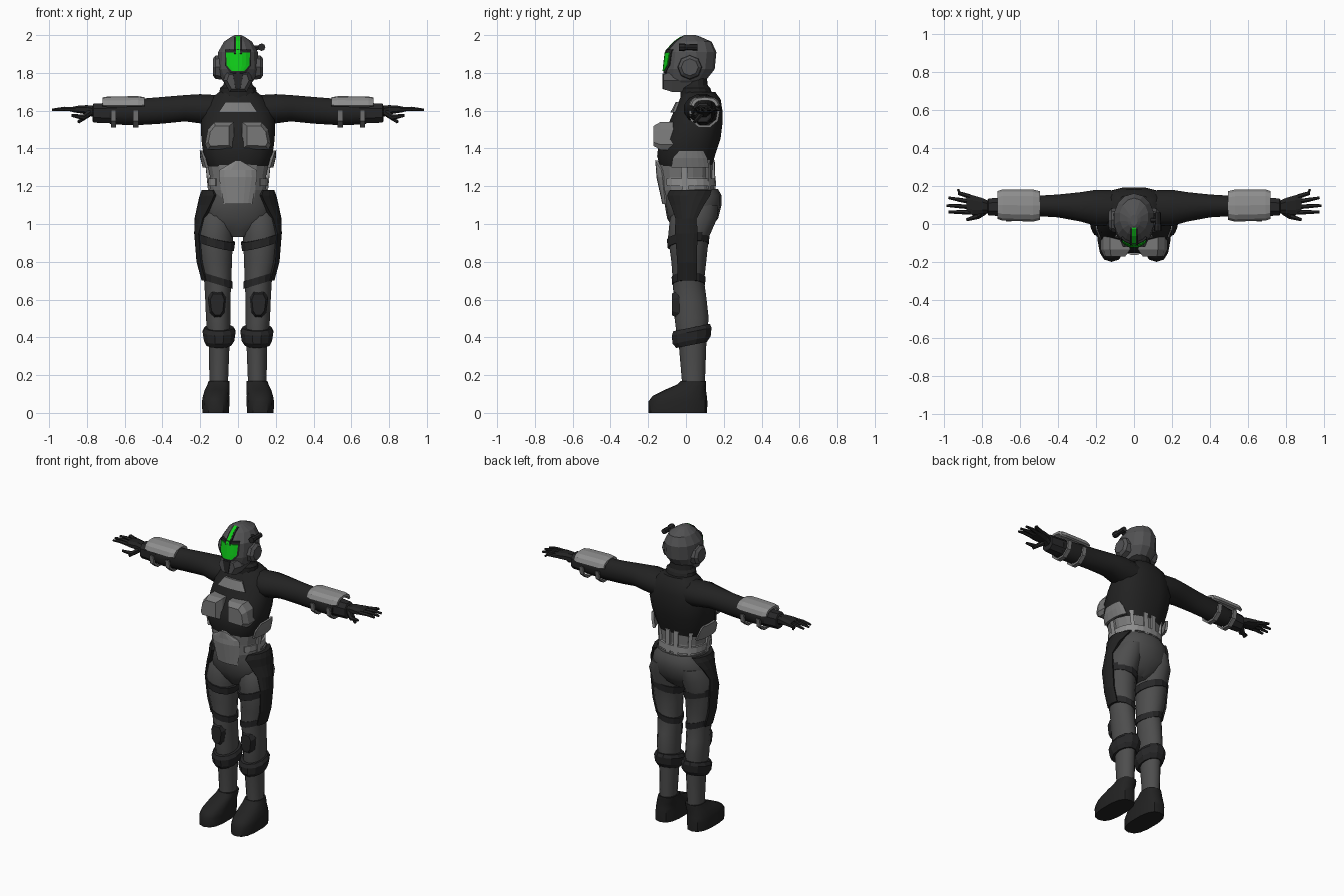
import bpy, bmesh, math
from mathutils import Vector

def material(name, r, g, b):
    m = bpy.data.materials.new(name)
    m.diffuse_color = (r, g, b, 1)
    return m

BLACK = material("black_fabric", .016, .016, .016)
DARK = material("dark_strap", .02, .02, .021)
SUIT = material("suit_grey", .075, .075, .075)
HELM = material("helmet_grey", .085, .085, .088)
PLATE = material("armour_grey", .19, .19, .19)
LIGHT = material("light_armour", .27, .27, .27)
GREEN = material("visor_green", .005, .62, .01)

def skin(name, loops, mat, mirror=False, smooth=False):
    """Bridge equal-length closed point loops and cap both ends."""
    bm = bmesh.new()
    vs = [[bm.verts.new(p) for p in lp] for lp in loops]
    n = len(vs[0])
    for a, b in zip(vs, vs[1:]):
        for i in range(n):
            j = (i + 1) % n
            bm.faces.new((a[i], a[j], b[j], b[i]))
    bm.faces.new(vs[0][::-1])
    bm.faces.new(vs[-1])
    bmesh.ops.recalc_face_normals(bm, faces=bm.faces)
    me = bpy.data.meshes.new(name)
    bm.to_mesh(me)
    bm.free()
    me.materials.append(mat)
    ob = bpy.data.objects.new(name, me)
    bpy.context.collection.objects.link(ob)
    if smooth:
        bpy.ops.object.select_all(action='DESELECT')
        ob.select_set(True)
        bpy.context.view_layer.objects.active = ob
        bpy.ops.object.shade_smooth_by_angle(angle=math.radians(40))
    if mirror:
        ob.modifiers.new("mirror", 'MIRROR')
    return ob

def pt(axis, h, u, v):
    return (h, u, v) if axis == 'x' else (u, v, h)

def arc(h, cu, cv, ru, rv, angles, p, axis, tilt=(0, 0)):
    out = []
    for a in angles:
        c, s = math.cos(a), math.sin(a)
        du = ru * math.copysign(abs(c) ** (2 / p), c)
        dv = rv * math.copysign(abs(s) ** (2 / p), s)
        out.append(pt(axis, h + tilt[0] * du + tilt[1] * dv, cu + du, cv + dv))
    return out

def loft(name, rings, mat, n=14, p=2.0, axis='z', tilt=(0, 0), **kw):
    """Rings are (height, centre u, centre v, radius u, radius v)."""
    ang = [2 * math.pi * (i + .5) / n for i in range(n)]
    return skin(name, [arc(*r, ang, p, axis, tilt) for r in rings], mat, **kw)

def panel(name, rings, mat, t=.015, n=6, p=2.0, axis='z', **kw):
    """Curved plate: rings carry a start and end angle in degrees."""
    loops = []
    for h, cu, cv, ru, rv, a0, a1 in rings:
        ang = [math.radians(a0 + (a1 - a0) * i / n) for i in range(n + 1)]
        loops.append(arc(h, cu, cv, ru, rv, ang, p, axis)
                     + arc(h, cu, cv, ru - t, rv - t, ang[::-1], p, axis))
    return skin(name, loops, mat, **kw)

def boss(name, outline, steps, mat, **kw):
    """Front plate from an x-z outline; steps are (y, scale)."""
    cx = sum(q[0] for q in outline) / len(outline)
    cz = sum(q[1] for q in outline) / len(outline)
    return skin(name, [[(cx + (x - cx) * s, y, cz + (z - cz) * s) for x, z in outline]
                       for y, s in steps], mat, **kw)

def tube(name, path, mat, n=6, **kw):
    """Path points are (x, y, z, radius)."""
    loops = []
    for i, q in enumerate(path):
        d = Vector(path[min(i + 1, len(path) - 1)][:3]) - Vector(path[max(i - 1, 0)][:3])
        e = d.orthogonal().normalized()
        f = d.normalized().cross(e)
        loops.append([Vector(q[:3]) + q[3] * (e * math.cos(k * math.tau / n) + f * math.sin(k * math.tau / n))
                      for k in range(n)])
    return skin(name, loops, mat, **kw)

# Torso and neck
loft("torso", [(1.305, 0, 0, .16, .14), (1.36, 0, 0, .185, .155), (1.45, 0, .02, .197, .165),
     (1.53, 0, .05, .2, .145), (1.6, 0, .065, .185, .13), (1.66, 0, .075, .15, .11),
     (1.70, 0, .07, .1, .085)], BLACK, n=16, p=2.5, smooth=True)
loft("collar", [(1.66, 0, .06, .105, .09), (1.72, 0, .05, .098, .078), (1.735, 0, .05, .08, .065),
     (1.78, 0, .05, .065, .06)], BLACK)

# Chest armour
boss("chest_plate", [(.022, 1.54), (.125, 1.54), (.16, 1.5), (.175, 1.42), (.16, 1.393), (.022, 1.397)],
     [(-.05, 1), (-.135, 1), (-.172, .72)], PLATE, mirror=True)
panel("throat_plate", [(1.59, 0, .065, .2, .148, -116, -64), (1.645, 0, .075, .17, .13, -108, -72)],
      PLATE, p=2.5)
panel("rib_pad", [(1.3, 0, .015, .188, .17, -28, 34), (1.35, 0, .015, .2, .17, -25, 30),
      (1.39, 0, .02, .203, .17, -14, 20)], PLATE, p=2.5, mirror=True)

# Abdomen with belt and ribs
loft("abdomen", [(1.10, 0, .015, .135, .12), (1.18, 0, .01, .152, .142), (1.25, 0, 0, .15, .14),
     (1.34, 0, 0, .168, .145)], PLATE, n=16, p=2.4)
panel("belly_plate", [(1.105, 0, .015, .15, .14, -118, -62), (1.25, 0, 0, .155, .157, -129, -51),
      (1.285, 0, 0, .16, .158, -126, -54), (1.335, 0, 0, .17, .163, -94, -86)], LIGHT, p=2.2, t=.02)
panel("belt", [(1.2, 0, .01, .16, .149, -45, 225), (1.24, 0, .008, .16, .149, -45, 225)],
      LIGHT, n=18, p=2.4)
for i, a in enumerate((-8, 45, 78)):
    panel(f"waist_rib_{i}", [(1.17, 0, .01, .158, .148, a, a + 9), (1.34, 0, 0, .175, .152, a, a + 9)],
          LIGHT, n=2, p=2.4, mirror=True)

# Pelvis and legs
loft("pelvis", [(.93, 0, .02, .05, .06), (.97, 0, .03, .13, .095), (1.03, 0, .035, .195, .135),
     (1.1, 0, .038, .19, .15), (1.15, 0, .035, .178, .153), (1.185, 0, .03, .16, .14)],
     SUIT, n=18, p=2.2, smooth=True)
loft("leg", [(1.10, .1, .06, .08, .11), (1.03, .115, .04, .1, .125), (.93, .122, .013, .098, .108),
     (.8, .118, .015, .088, .092), (.7, .107, .013, .074, .083), (.6, .107, .022, .068, .087),
     (.5, .105, .03, .066, .09), (.42, .102, .03, .062, .08), (.35, .1, .035, .056, .072),
     (.15, .102, .04, .05, .06)], SUIT, n=14, mirror=True, smooth=True)
panel("hip_guard", [(.7, .105, .015, .088, .092, -40, 27), (.8, .118, .015, .102, .1, -38, 25),
      (.95, .12, .015, .112, .118, -38, 23), (1.03, 0, .02, .23, .13, -36, 17),
      (1.1, 0, .035, .215, .16, -46, 22), (1.15, 0, .03, .205, .165, -52, 36),
      (1.18, 0, .03, .192, .158, -46, 42)], BLACK, t=.025, mirror=True)

# Leg straps and knee pads
loft("upper_thigh_strap", [(.885, .12, .012, .101, .109), (.93, .12, .012, .107, .113)],
     DARK, tilt=(.25, .1), mirror=True)
loft("lower_thigh_strap", [(.68, .107, .014, .079, .087), (.72, .109, .014, .083, .09)],
     DARK, tilt=(.3, 0), mirror=True)
loft("calf_strap", [(.36, .102, .03, .068, .084), (.385, .1, .03, .083, .104),
     (.43, .1, .03, .09, .109), (.452, .1, .03, .078, .1)], DARK, n=12, tilt=(0, .2), mirror=True)
boss("knee_pad", [(.062, .61), (.078, .65), (.14, .65), (.16, .61), (.15, .53), (.125, .5), (.09, .5), (.07, .53)],
     [(0, 1), (-.045, 1), (-.075, .75)], DARK, mirror=True)

# Boots
loft("boot", [(0, .118, -.043, .072, .155), (.06, .118, -.043, .074, .156), (.09, .116, -.033, .071, .143),
     (.125, .11, .0, .066, .105), (.15, .103, .03, .06, .077), (.17, .1, .04, .056, .066)],
     BLACK, n=14, p=2.6, mirror=True, smooth=True)

# Arms
loft("arm", [(.1, .085, 1.6, .095, .085), (.2, .085, 1.61, .098, .08), (.28, .09, 1.613, .08, .072),
     (.4, .095, 1.602, .062, .073), (.5, .095, 1.595, .056, .072), (.6, .09, 1.588, .062, .066),
     (.68, .09, 1.585, .054, .056)], BLACK, n=12, axis='x', mirror=True, smooth=True)
loft("cuff", [(.64, .09, 1.588, .057, .058), (.765, .09, 1.587, .047, .054), (.77, .09, 1.587, .038, .045)],
     DARK, n=8, p=2.4, axis='x', mirror=True)
panel("gauntlet", [(.495, .095, 1.595, .075, .078), (.53, .097, 1.595, .085, .082),
      (.69, .1, 1.595, .083, .08), (.718, .1, 1.595, .072, .075)] and
      [(.495, .097, 1.595, .078, .076, 18, 162), (.53, .097, 1.595, .086, .082, 14, 166),
       (.69, .1, 1.595, .084, .08, 14, 166), (.718, .1, 1.595, .075, .075, 18, 162)],
      LIGHT, p=3, axis='x', mirror=True)
for i, x in enumerate((.527, .645)):
    panel(f"gauntlet_strap_{i}", [(x, .097, 1.588, .084, .083, -190, 10),
          (x + .028, .097, 1.588, .084, .083, -190, 10)], PLATE, n=5, axis='x', t=.014, mirror=True)

# Hands
loft("palm", [(.765, .09, 1.595, .034, .032), (.8, .095, 1.605, .045, .026),
     (.85, .1, 1.607, .055, .02), (.88, .105, 1.606, .05, .014)], BLACK, n=8, p=2.5, axis='x', mirror=True)
for i, (y0, x1, y1) in enumerate(((.062, .975, .063), (.09, .985, .097), (.117, .975, .138), (.143, .925, .182))):
    tube(f"finger_{i}", [(.86, y0, 1.607, .013), (.92, (y0 + y1) / 2, 1.61, .011), (x1, y1, 1.604, .007)],
         BLACK, mirror=True)
tube("thumb", [(.785, .065, 1.59, .018), (.82, .04, 1.565, .015), (.88, .022, 1.575, .008)], BLACK, mirror=True)
tube("palm_edge", [(.79, .08, 1.58, .015), (.845, .045, 1.54, .009)], BLACK, mirror=True)

# Helmet
loft("helmet", [(1.725, 0, -.01, .05, .075), (1.76, 0, -.002, .085, .107), (1.82, 0, .018, .112, .134),
     (1.91, 0, .027, .108, .134), (1.965, 0, .038, .076, .098), (1.992, 0, .025, .035, .05),
     (2.0, 0, .02, .018, .03)], HELM, n=14)
boss("jaw_guard", [(-.062, 1.805), (.062, 1.805), (.078, 1.76), (.045, 1.70), (-.045, 1.70), (-.078, 1.76)],
     [(.03, 1), (-.075, 1), (-.12, .75)], HELM)
boss("chin_strip", [(-.03, 1.80), (.03, 1.80), (.014, 1.71), (-.014, 1.71)], [(-.1, 1), (-.124, .9)], DARK)
tube("ear_cap", [(.085, .02, 1.83, .066), (.118, .02, 1.83, .062), (.133, .02, 1.83, .045)],
     HELM, n=8, mirror=True)
panel("visor_frame", [(1.80, 0, .014, .111, .134, -113, -67), (1.84, 0, .02, .115, .137, -127, -53),
      (1.925, 0, .029, .107, .135, -130, -50)], DARK, t=.012)
panel("visor", [(1.81, 0, .015, .115, .139, -107, -73), (1.84, 0, .02, .118, .141, -121, -59),
      (1.908, 0, .027, .113, .14, -124, -56)], GREEN, t=.008)

# Crest stripe over the helmet
crest = [(-.113, 1.905), (-.108, 1.92), (-.064, 1.968), (-.027, 1.993), (.02, 2.0), (.04, 1.998)]
for nm, w, lift, mat in (("crest_edge", .02, -.003, DARK), ("crest_stripe", .011, 0, GREEN)):
    skin(nm, [[(-w, y, z + lift), (w, y, z + lift), (w, y + .006, z + lift - .008), (-w, y + .006, z + lift - .008)]
              for y, z in crest], mat)

# Helmet camera on one side
tube("camera", [(.125, -.037, 1.936, .02), (.125, -.01, 1.936, .02), (.125, 0, 1.936, .015),
     (.125, .06, 1.936, .017)], DARK, n=8)
tube("camera_mount", [(.08, .02, 1.93, .014), (.125, .02, 1.936, .01)], DARK)
